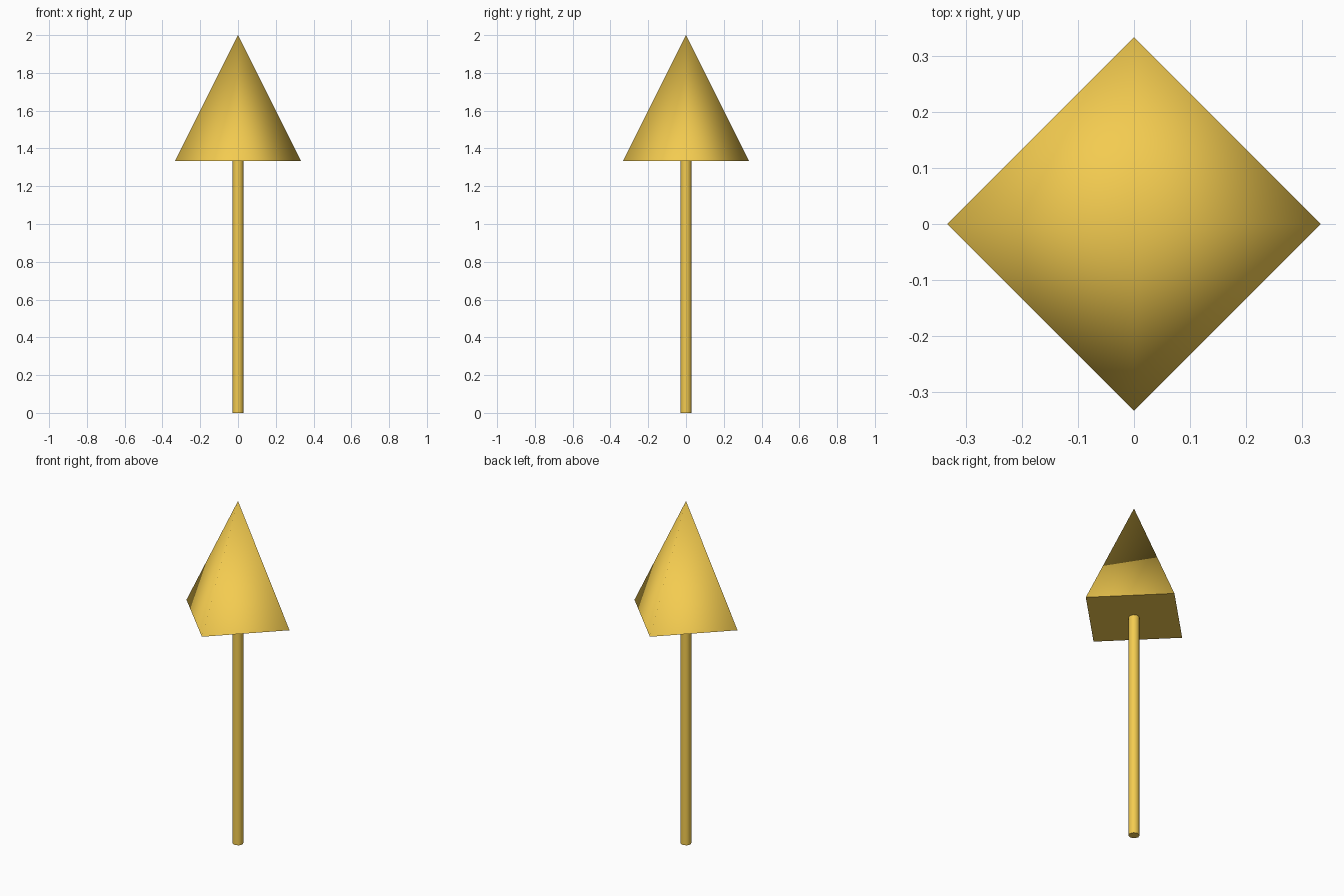
import bpy
from math import radians

if "Cube" in bpy.data.objects:
    bpy.data.objects.remove(bpy.data.objects["Cube"])

GOLD = bpy.data.materials.new("gold")
GOLD.diffuse_color = (0.9, 0.6, 0.08, 1)
GOLD.use_nodes = True
GOLD.node_tree.nodes["Principled BSDF"].inputs["Base Color"].default_value = GOLD.diffuse_color


def add_part(name, sides, r_bottom, r_top, z0, z1):
    """Upright cone or cylinder with a corner on the +y axis."""
    bpy.ops.mesh.primitive_cone_add(vertices=sides, radius1=r_bottom, radius2=r_top,
                                    depth=z1 - z0, location=(0, 0, (z0 + z1) / 2))
    obj = bpy.context.object
    obj.name = name
    obj.data.materials.append(GOLD)
    # keep the base rims sharp, blend the sides
    bpy.ops.object.shade_smooth_by_angle(angle=radians(86))
    return obj


HEAD_BASE = 4 / 3

# thin pole
add_part("shaft", 8, 0.03, 0.03, 0, HEAD_BASE)

# four-sided pointed head
add_part("arrow_head", 4, 1 / 3, 0, HEAD_BASE, 2)
